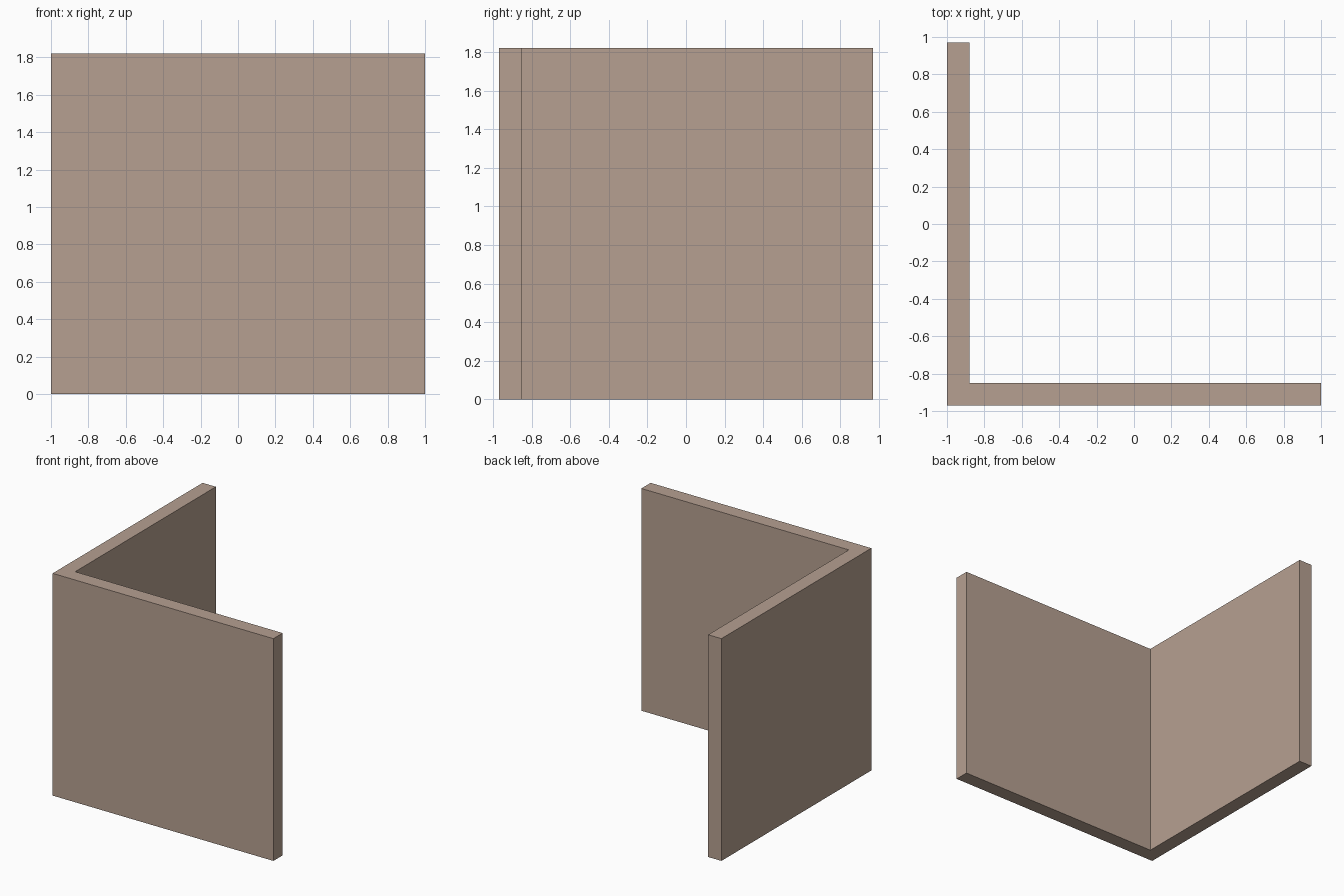
import bpy
import bmesh

if "Cube" in bpy.data.objects:
    bpy.data.objects.remove(bpy.data.objects["Cube"])

HEIGHT = 1.82
THICK = 0.12
X, Y = 1.0, 0.97

# Single flat wall colour
mat = bpy.data.materials.new("warm beige")
mat.diffuse_color = (0.468, 0.352, 0.283, 1.0)
mat.use_nodes = True
mat.node_tree.nodes["Principled BSDF"].inputs["Base Color"].default_value = mat.diffuse_color

# L-shaped floor plan of the two joined walls
plan = [(-X, -Y), (X, -Y), (X, -Y + THICK),
        (-X + THICK, -Y + THICK), (-X + THICK, Y), (-X, Y)]

# Extrude the plan up to full height
bm = bmesh.new()
base = bm.faces.new([bm.verts.new((x, y, 0)) for x, y in plan])
top = bmesh.ops.extrude_face_region(bm, geom=[base], use_keep_orig=True)["geom"]
bmesh.ops.translate(bm, vec=(0, 0, HEIGHT),
                    verts=[g for g in top if isinstance(g, bmesh.types.BMVert)])
bmesh.ops.recalc_face_normals(bm, faces=bm.faces[:])

mesh = bpy.data.meshes.new("corner_wall")
bm.to_mesh(mesh)
bm.free()
mesh.materials.append(mat)
wall = bpy.data.objects.new("corner_wall", mesh)
bpy.context.collection.objects.link(wall)
